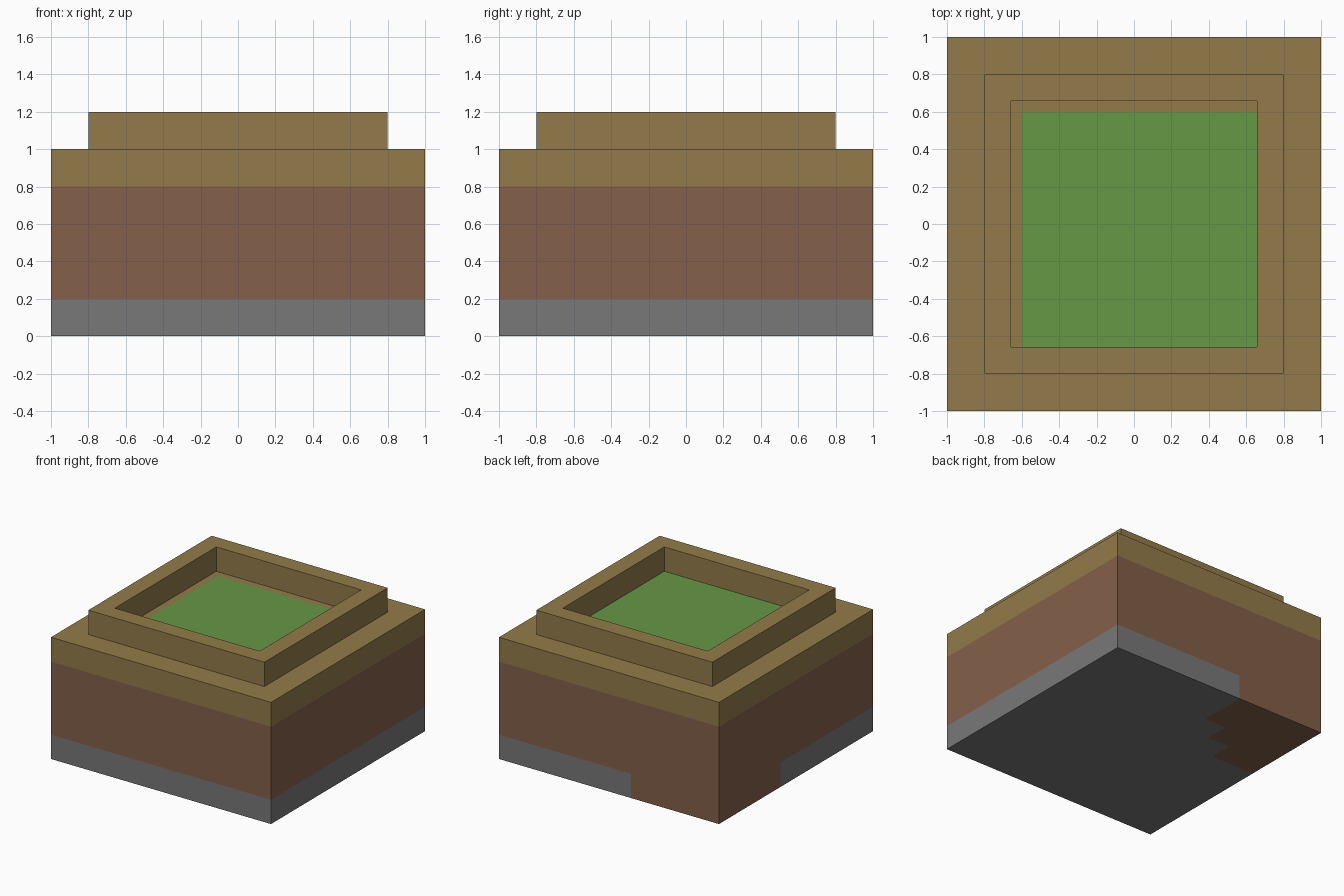
import bpy, bmesh
from mathutils import Vector

cube = bpy.data.objects.get("Cube")
if cube:
    bpy.data.objects.remove(cube, do_unlink=True)


def make_material(name, rgb):
    mat = bpy.data.materials.new(name)
    mat.use_nodes = True
    mat.diffuse_color = (*rgb, 1)
    mat.node_tree.nodes["Principled BSDF"].inputs["Base Color"].default_value = (*rgb, 1)
    return mat


def make_object(name, bm, materials):
    bmesh.ops.recalc_face_normals(bm, faces=bm.faces)
    mesh = bpy.data.meshes.new(name)
    bm.to_mesh(mesh)
    bm.free()
    for mat in materials:
        mesh.materials.append(mat)
    obj = bpy.data.objects.new(name, mesh)
    bpy.context.collection.objects.link(obj)
    return obj


def box(width, bottom, top):
    bm = bmesh.new()
    bmesh.ops.create_cube(bm, size=1)
    bmesh.ops.scale(bm, vec=(width, width, top - bottom), verts=bm.verts)
    bmesh.ops.translate(bm, vec=(0, 0, (top + bottom) / 2), verts=bm.verts)
    return bm


def facing(bm, direction):
    bm.normal_update()
    return [f for f in bm.faces if f.normal.dot(direction) > 0.9]


def slice_mesh(bm, axis, positions):
    for p in positions:
        normal = Vector((0, 0, 0))
        normal[axis] = 1
        bmesh.ops.bisect_plane(bm, geom=bm.verts[:] + bm.edges[:] + bm.faces[:],
                               plane_co=normal * p, plane_no=normal)


stone = make_material("stone grey", (0.191, 0.188, 0.191))
soil = make_material("soil brown", (0.227, 0.117, 0.067))
clay = make_material("ochre", (0.292, 0.198, 0.067))
grass = make_material("grass green", (0.133, 0.314, 0.060))
UP = Vector((0, 0, 1))

# Layered ground block with a grass square inset in its top
bm = box(2, 0, 1)
bmesh.ops.inset_region(bm, faces=facing(bm, UP), thickness=0.4)
slice_mesh(bm, 0, (-0.6, -0.4, -0.2))
slice_mesh(bm, 1, (0.2, 0.4, 0.6))
slice_mesh(bm, 2, (0.2, 0.8))


def in_soil_corner(c):
    # Stepped patch at the back corner where soil reaches the bottom
    return c.y > 0.2 and c.x < (-0.2 if c.y > 0.6 else -0.4 if c.y > 0.4 else -0.6)


for f in bm.faces:
    c = f.calc_center_median()
    if c.z > 0.99 and max(abs(c.x), abs(c.y)) < 0.6:
        f.material_index = 3
    elif c.z > 0.8:
        f.material_index = 2
    elif c.z > 0.2 or in_soil_corner(c) or (c.z > 0.01 and c.x < -0.99 and c.y > 0.2):
        f.material_index = 1
make_object("ground_block", bm, (stone, soil, clay, grass))

# Raised square rim, open in the middle
bm = box(1.6, 1, 1.2)
for side in (UP, -UP):
    bmesh.ops.inset_region(bm, faces=facing(bm, side), thickness=0.2)
caps = [f for f in bm.faces if abs(f.normal.z) > 0.9
        and f.calc_center_median().xy.length < 0.1]
rings = [e for f in caps for e in f.edges]
bmesh.ops.delete(bm, geom=caps, context="FACES_ONLY")
bmesh.ops.bridge_loops(bm, edges=rings)
make_object("raised_rim", bm, (clay,))
